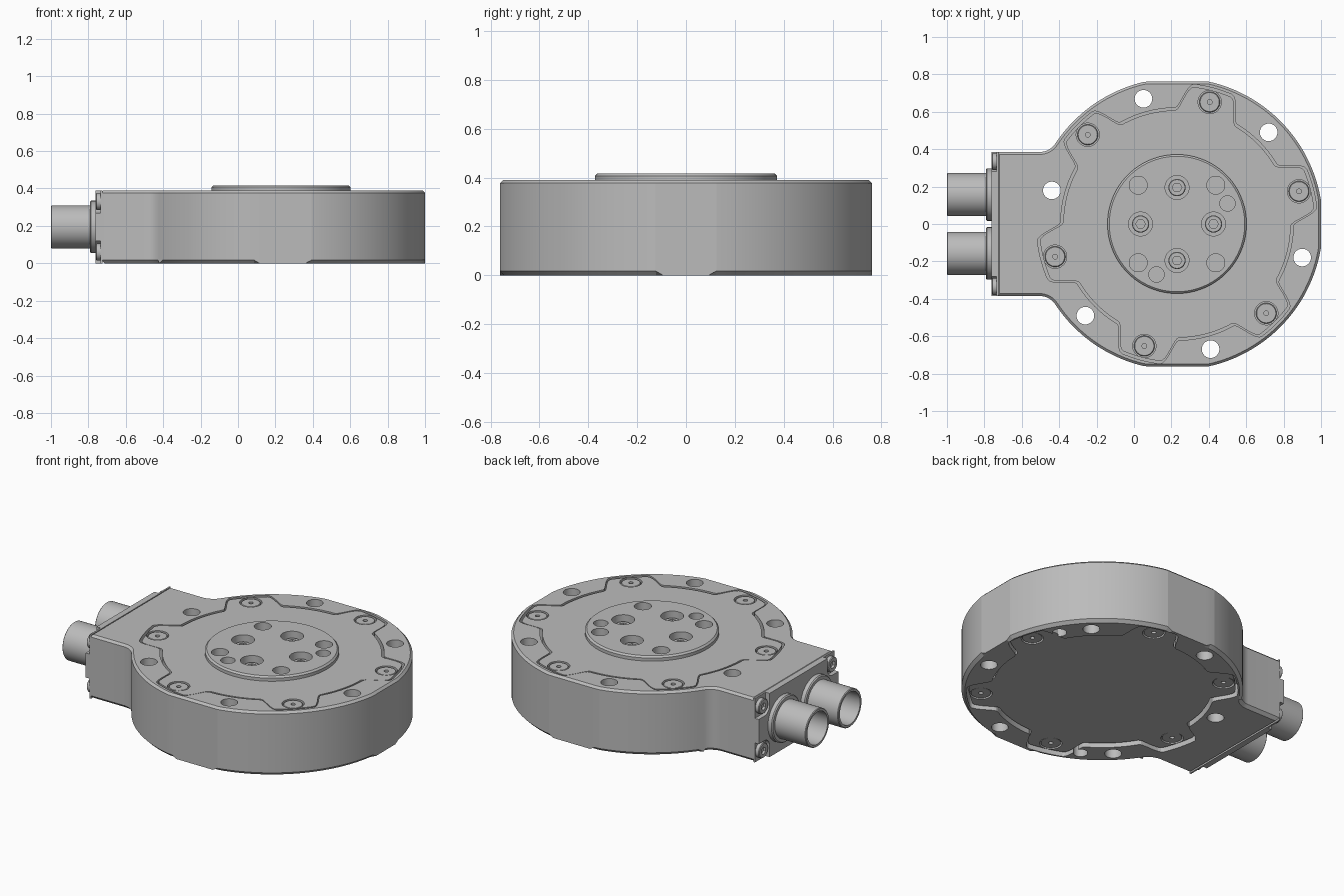
import bpy, bmesh
from math import sin, cos, radians, sqrt, atan2, pi
from mathutils import Matrix, Vector

if "Cube" in bpy.data.objects:
    bpy.data.objects.remove(bpy.data.objects["Cube"])

CX, TOP, MID = 0.23, 0.39, 0.195      # disc centre, body height, half height
R, HALF = 0.78, 0.385                 # disc radius, half width of connector block

metal = bpy.data.materials.new("grey metal")
metal.use_nodes = True
COLOUR = (0.5, 0.5, 0.5, 1)
metal.diffuse_color = COLOUR
metal.node_tree.nodes["Principled BSDF"].inputs["Base Color"].default_value = COLOUR


def finish(name, bm):
    bmesh.ops.recalc_face_normals(bm, faces=bm.faces)
    mesh = bpy.data.meshes.new(name)
    bm.to_mesh(mesh)
    bm.free()
    mesh.materials.append(metal)
    obj = bpy.data.objects.new(name, mesh)
    bpy.context.collection.objects.link(obj)
    return obj


def chamfer_at(bm, offset, z, segments=1):
    edges = [e for e in bm.edges if all(abs(v.co.z - z) < 1e-5 for v in e.verts)]
    bmesh.ops.bevel(bm, geom=edges, offset=offset, segments=segments,
                    profile=0.5, affect='EDGES')


def prism(name, points, z0, z1, low=0, high=0):
    bm = bmesh.new()
    face = bm.faces.new([bm.verts.new((x, y, z0)) for x, y in points])
    new = bmesh.ops.extrude_face_region(bm, geom=[face])["geom"]
    for v in new:
        if isinstance(v, bmesh.types.BMVert):
            v.co.z = z1
    if low:
        chamfer_at(bm, low, z0)
    if high:
        chamfer_at(bm, high, z1)
    return finish(name, bm)


def cylinder(name, x, y, r, z0, z1, high=0, sides=40):
    pts = [(x + r * cos(2 * pi * i / sides), y + r * sin(2 * pi * i / sides))
           for i in range(sides)]
    return prism(name, pts, z0, z1, 0, high)


def x_cylinder(name, y, z, r, x0, x1, high=0, sides=40):
    # Same cylinder laid along -x: starts at x0 and ends at x1
    obj = cylinder(name, 0, 0, r, 0, x0 - x1, high, sides)
    obj.data.transform(Matrix.Translation((x0, y, z)) @ Matrix.Rotation(-pi / 2, 4, 'Y'))
    return obj


def box(name, lo, hi, round_x=0):
    bm = bmesh.new()
    bmesh.ops.create_cube(bm, size=1)
    lo, hi = Vector(lo), Vector(hi)
    for v in bm.verts:
        v.co = Vector([a + (b - a) * (c + 0.5) for a, b, c in zip(lo, hi, v.co)])
    if round_x:
        edges = [e for e in bm.edges if abs(e.verts[0].co.x - e.verts[1].co.x) > 1e-5]
        bmesh.ops.bevel(bm, geom=edges, offset=round_x, segments=8, profile=0.5, affect='EDGES')
    return finish(name, bm)


def cut(obj, cutters):
    for cutter in cutters:
        mod = obj.modifiers.new("cut", 'BOOLEAN')
        mod.operation, mod.solver, mod.object = 'DIFFERENCE', 'EXACT', cutter
    deps = bpy.context.evaluated_depsgraph_get()
    mesh = bpy.data.meshes.new_from_object(obj.evaluated_get(deps))
    obj.modifiers.clear()
    obj.data = mesh
    for cutter in cutters:
        bpy.data.objects.remove(cutter)


def ring(radius, start, step=60):
    return [(CX + radius * cos(radians(a)), radius * sin(radians(a)))
            for a in range(start, start + 360, step)]


def body_outline():
    # Disc with flats, blended by fillets into the connector block
    f = 0.1
    fx = CX - sqrt((R + f) ** 2 - (HALF + f) ** 2)
    end = atan2(HALF + f, fx - CX)
    half = [(min(1.0, CX + R * cos(a)), min(0.762, R * sin(a)))
            for a in [end * i / 64 for i in range(65)]]
    for i in range(1, 10):
        a = (end - pi) + (-pi / 2 - (end - pi)) * i / 9
        half.append((fx + f * cos(a), HALF + f + f * sin(a)))
    half.append((-0.732, HALF))
    return half + [(x, -y) for x, y in reversed(half[1:])]


def cover_outline(grow):
    # Round plate with six lobes reaching out to the screws
    pts = []
    for i in range(360):
        d = abs((i - 15 + 30) % 60 - 30)
        t = min(1, max(0, (16 - d) / 8))
        r = 0.615 + 0.13 * t * t * (3 - 2 * t) + grow
        pts.append((CX + r * cos(radians(i)), r * sin(radians(i))))
    return pts


# Housing with cover pockets, through holes and two blind holes below
housing = prism("housing", body_outline(), 0, TOP, 0.018, 0.013)
cuts = [prism("cutter", cover_outline(0.007), 0.25, 0.6),
        prism("cutter", cover_outline(0.007), -0.2, 0.08)]
cuts += [cylinder("cutter", x, y, 0.047, -0.2, 0.6) for x, y in ring(0.693, 45)]
cuts += [cylinder("cutter", x, y, 0.04, -0.2, 0.1) for x, y in ring(0.693, 30, 210)]
cut(housing, cuts)

# Top and bottom covers with their screws
top_cover = prism("top_cover", cover_outline(-0.007), 0.24, 0.388)
cut(top_cover, [cylinder("cutter", CX, 0, 0.36, 0, 1, sides=96)] +
    [cylinder("cutter", x, y, 0.062, 0.36, 1) for x, y in ring(0.675, 15)])
bottom_cover = prism("bottom_cover", cover_outline(-0.007), 0.02, 0.1)
cut(bottom_cover, [cylinder("cutter", x, y, 0.062, -1, 0.045) for x, y in ring(0.675, 15)])
for x, y in ring(0.675, 15):
    screw = cylinder("top_cover_screw", x, y, 0.055, 0.3, 0.385, 0.004)
    cut(screw, [cylinder("cutter", x, y, 0.013, 0.36, 1, sides=16)])
    screw = cylinder("bottom_cover_screw", x, y, 0.055, 0.024, 0.09)
    cut(screw, [cylinder("cutter", x, y, 0.013, -1, 0.05, sides=16)])

# Output flange with plain holes, dowel holes and counterbores
flange = cylinder("output_flange", CX, 0, 0.372, 0.24, 0.417, 0.01, 96)
cuts = [cylinder("cutter", x, y, 0.048, 0.34, 1) for x, y in ring(0.293, 45, 90)]
cuts += [cylinder("cutter", x, y, 0.064, 0.345, 1) for x, y in ring(0.195, 0, 90)]
cuts += [cylinder("cutter", CX + s * a, s * b, 0.041, 0.37, 1)
         for s, a, b in ((1, 0.27, 0.11), (-1, 0.11, 0.27))]
cut(flange, cuts)
for x, y in ring(0.195, 0, 90):
    bolt = cylinder("flange_bolt", x, y, 0.046, 0.3, 0.385, 0.004)
    cut(bolt, [cylinder("cutter", x, y, 0.026, 0.355, 1, sides=6)])

# End plate of the connector block with notched corners and screws
plate = box("end_plate", (-0.762, -HALF, 0), (-0.725, HALF, TOP))
corners = [(sy, sz) for sy in (-1, 1) for sz in (-1, 1)]
notches = []
for sy, sz in corners:
    y, z = sorted((sy * 0.28, sy * 0.5)), sorted((MID + sz * 0.075, MID + sz * 0.4))
    notches.append(box("cutter", (-0.9, y[0], z[0]), (-0.735, y[1], z[1]), 0.05))
cut(plate, notches)
for sy, sz in corners:
    y, z = sy * 0.335, MID + sz * 0.135
    screw = x_cylinder("end_plate_screw", y, z, 0.045, -0.72, -0.76, 0.004)
    cut(screw, [x_cylinder("cutter", y, z, 0.022, -0.745, -0.9, sides=6)])

# Two hollow connectors with collars
for y in (-0.157, 0.157):
    x_cylinder("connector_collar", y, MID, 0.14, -0.74, -0.792, 0.006)
    tube = x_cylinder("connector", y, MID, 0.115, -0.75, -1.0, 0.004, 64)
    cut(tube, [x_cylinder("cutter", y, MID, 0.098, -0.81, -1.2, sides=64)])

# Smooth curved walls, keep machined edges crisp
bpy.ops.object.select_all(action='DESELECT')
for obj in bpy.context.collection.objects:
    if obj.type == 'MESH':
        obj.select_set(True)
        bpy.context.view_layer.objects.active = obj
bpy.ops.object.shade_smooth_by_angle(angle=radians(10))
